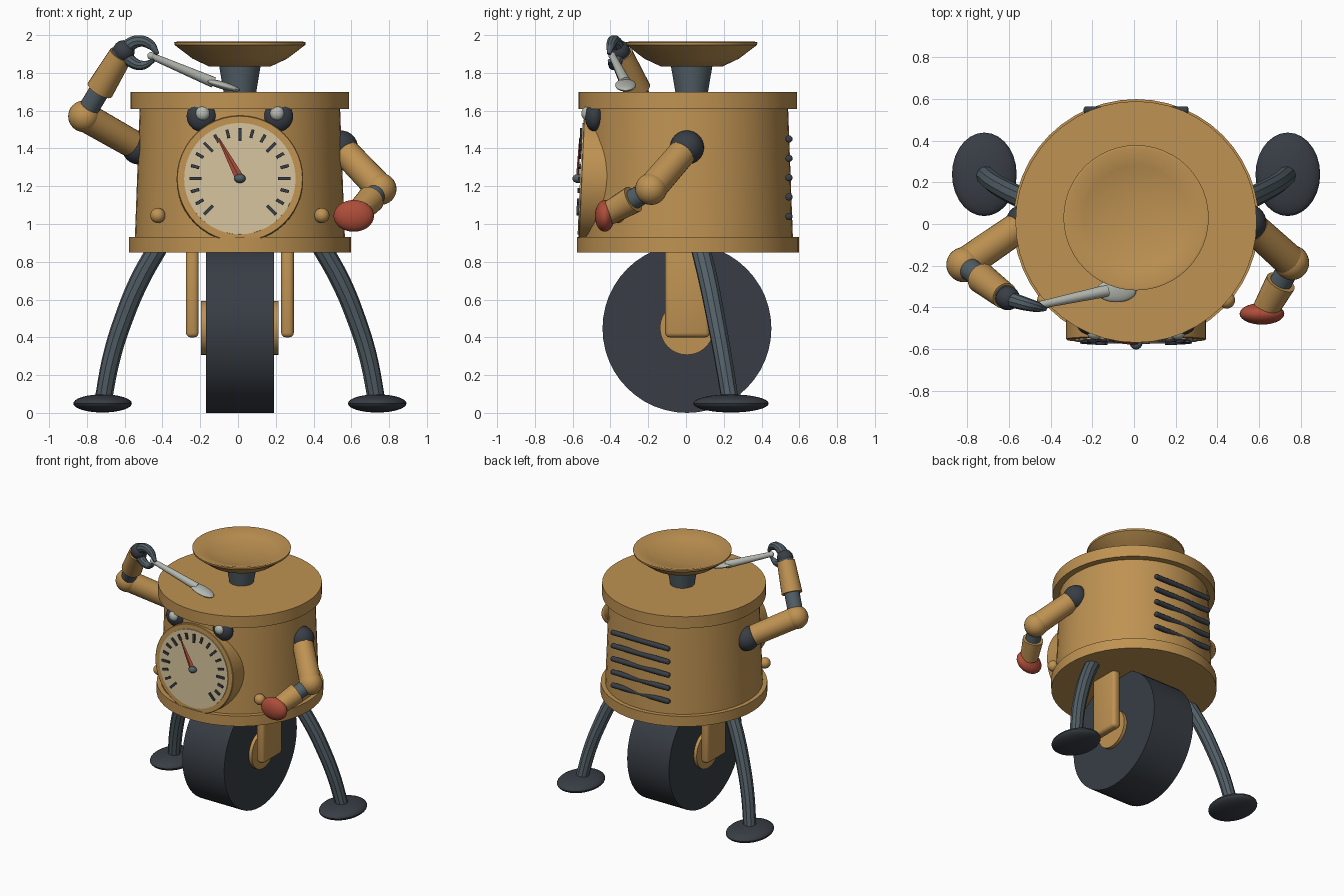
import bpy, bmesh, math
from mathutils import Vector, Matrix

cube = bpy.data.objects.get("Cube")
if cube:
    bpy.data.objects.remove(cube, do_unlink=True)


def material(name, rgb):
    m = bpy.data.materials.new(name)
    m.use_nodes = True
    m.diffuse_color = (*rgb, 1)
    m.node_tree.nodes["Principled BSDF"].inputs["Base Color"].default_value = (*rgb, 1)
    return m


BRASS = material("brass", (0.52, 0.29, 0.085))
DARK = material("dark rubber", (0.04, 0.048, 0.06))
STEEL = material("blue steel", (0.085, 0.115, 0.135))
RED = material("red", (0.42, 0.075, 0.042))
CREAM = material("cream", (0.66, 0.54, 0.33))
PALE = material("pale metal", (0.47, 0.49, 0.44))
CX, CY = 0.01, 0.01  # axis of the drum


def finish(name, bm, mat, matrix=Matrix()):
    bm.transform(matrix)
    bmesh.ops.recalc_face_normals(bm, faces=bm.faces)
    mesh = bpy.data.meshes.new(name)
    bm.to_mesh(mesh)
    bm.free()
    mesh.materials.append(mat)
    for p in mesh.polygons:
        p.use_smooth = True
    mesh.set_sharp_from_angle(angle=math.radians(35))
    ob = bpy.data.objects.new(name, mesh)
    bpy.context.collection.objects.link(ob)
    return ob


def lathe(name, profile, mat, matrix, steps=48):
    bm = bmesh.new()
    verts = [bm.verts.new((r, 0, z)) for r, z in profile]
    edges = [bm.edges.new(pair) for pair in zip(verts, verts[1:])]
    bmesh.ops.spin(bm, geom=verts + edges, axis=(0, 0, 1), cent=(0, 0, 0),
                   angle=math.tau, steps=steps, use_duplicate=False)
    bmesh.ops.remove_doubles(bm, verts=bm.verts, dist=1e-5)
    return finish(name, bm, mat, matrix)


def rod(name, p, q, r1, r2, mat, segments=24):
    p, q = Vector(p), Vector(q)
    d = q - p
    bm = bmesh.new()
    bmesh.ops.create_cone(bm, cap_ends=True, segments=segments,
                          radius1=r1, radius2=r2, depth=d.length)
    turn = d.to_track_quat('Z', 'Y').to_matrix().to_4x4()
    return finish(name, bm, mat, Matrix.Translation((p + q) / 2) @ turn)


def ball(name, loc, size, mat, turn=Matrix()):
    bm = bmesh.new()
    bmesh.ops.create_uvsphere(bm, u_segments=28, v_segments=16, radius=1)
    return finish(name, bm, mat, Matrix.Translation(loc) @ turn @ Matrix.Diagonal((*size, 1)))


def box(name, size, mat, matrix, bevel=0.0):
    bm = bmesh.new()
    bmesh.ops.create_cube(bm, size=1, matrix=Matrix.Diagonal((*size, 1)))
    if bevel:
        bmesh.ops.bevel(bm, geom=bm.edges[:], offset=bevel, segments=3, profile=0.5, affect='EDGES')
    return finish(name, bm, mat, matrix)


def tube(name, points, radii, mat):
    curve = bpy.data.curves.new(name, 'CURVE')
    curve.dimensions = '3D'
    curve.bevel_depth = 1
    curve.bevel_resolution = 3
    curve.resolution_u = 6
    curve.use_fill_caps = True
    s = curve.splines.new('BEZIER')
    s.bezier_points.add(len(points) - 1)
    for bp, co, r in zip(s.bezier_points, points, radii):
        bp.co, bp.radius = co, r
        bp.handle_left_type = bp.handle_right_type = 'AUTO'
    helper = bpy.data.objects.new(name + " path", curve)
    bpy.context.collection.objects.link(helper)
    bpy.context.view_layer.update()
    bm = bmesh.new()
    bm.from_mesh(helper.to_mesh())
    helper.to_mesh_clear()
    bpy.data.objects.remove(helper)
    return finish(name, bm, mat)


# Drum with its base rim and lid
axis = Matrix.Translation((CX, CY, 0))
lathe("base_rim", [(0, 0.85), (0.588, 0.85), (0.588, 0.93), (0, 0.93)], BRASS, axis)
lathe("drum", [(0, 0.9), (0.557, 0.9), (0.53, 1.63), (0, 1.63)], BRASS, axis)
lathe("lid", [(0, 1.61), (0.578, 1.61), (0.578, 1.7), (0, 1.7)], BRASS, axis)

# Weighing dish on its neck
dish_axis = Matrix.Translation((CX, 0.03, 0))
lathe("neck", [(0, 1.69), (0.085, 1.69), (0.112, 1.85), (0, 1.85)], STEEL, dish_axis)
lathe("dish", [(0, 1.835), (0.165, 1.835), (0.25, 1.875), (0.346, 1.948), (0.348, 1.962),
               (0.335, 1.965), (0.25, 1.938), (0.13, 1.918), (0, 1.912)], BRASS, dish_axis)

# Dial, tilted with the drum wall; local z points outward
dial = Matrix.Translation((CX, -0.555, 1.24)) @ Matrix.Rotation(math.radians(87.5), 4, 'X')
lathe("dial_housing", [(0, -0.14), (0.335, -0.14), (0.335, -0.004), (0.331, 0), (0, 0)], BRASS, dial)
lathe("dial_face", [(0, -0.003), (0.295, -0.003), (0.295, 0.006), (0, 0.006)], CREAM, dial)
for i in range(-9, 10):
    length = 0.065 if i % 3 == 0 else 0.045
    spin = Matrix.Rotation(math.radians(-15 * i), 4, 'Z')
    box("dial_tick", (0.016, length, 0.018), DARK,
        dial @ spin @ Matrix.Translation((0, 0.268 - length / 2, 0.008)))
bm = bmesh.new()
bmesh.ops.create_cone(bm, cap_ends=True, segments=4, radius1=0.024, radius2=0.005, depth=0.24)
finish("dial_needle", bm, RED, dial @ Matrix.Rotation(math.radians(28), 4, 'Z')
       @ Matrix.Translation((0, 0.12, 0.018)) @ Matrix.Diagonal((1, 1, 0.4, 1))
       @ Matrix.Rotation(-math.pi / 2, 4, 'X'))
ball("dial_pivot", dial @ Vector((0, 0, 0.016)), (0.03, 0.03, 0.024), STEEL)

# Parts mirrored about the drum axis
for side, s in (("left", 1), ("right", -1)):
    def at(x, y, z):
        return Vector((CX + s * x, y, z))

    ball(side + "_eye", at(0.202, -0.485, 1.57), (0.08, 0.05, 0.08), DARK)
    ball(side + "_pupil", (CX + s * 0.197, -0.522, 1.585), (0.038, 0.032, 0.038), PALE)
    ball(side + "_knob", at(0.434, -0.365, 1.045), (0.04, 0.04, 0.04), BRASS)
    box(side + "_fork", (0.067, 0.237, 0.48), BRASS,
        Matrix.Translation(at(0.252, 0.008, 0.64)), 0.024)
    tube(side + "_leg",
         [at(0.42, 0.07, 0.9), at(0.532, 0.118, 0.7), at(0.615, 0.158, 0.5),
          at(0.678, 0.195, 0.3), at(0.725, 0.235, 0.06)],
         [0.052, 0.052, 0.05, 0.048, 0.046], STEEL)
    ball(side + "_foot", at(0.727, 0.238, 0.05), (0.155, 0.2, 0.048), DARK)

# Single wheel and hub
rod("wheel", (-0.17, 0.005, 0.447), (0.19, 0.005, 0.447), 0.447, 0.447, DARK, 48)
rod("hub", (-0.195, 0.005, 0.45), (0.215, 0.005, 0.45), 0.143, 0.143, BRASS, 32)

# Straight vent bars across the back
for i in range(5):
    z = 1.04 + 0.1025 * i
    rod("vent_bar", (-0.23, 0.545, z), (0.25, 0.545, z), 0.019, 0.019, DARK, 12)
    for x in (-0.23, 0.25):
        ball("vent_bar_end", (x, 0.545, z), (0.012, 0.019, 0.019), DARK)


# Arms
def arm(side, shoulder, elbow, wrist):
    a, b, c = Vector(shoulder), Vector(elbow), Vector(wrist)
    ball(side + "_shoulder", a, (0.09, 0.09, 0.09), DARK)
    rod(side + "_upper_arm", a.lerp(b, 0.15), b, 0.075, 0.078, BRASS)
    ball(side + "_elbow", b, (0.084, 0.084, 0.084), BRASS)
    rod(side + "_forearm", b, b.lerp(c, 0.95), 0.054, 0.054, STEEL)
    rod(side + "_cuff", b.lerp(c, 0.4), b.lerp(c, 0.93), 0.074, 0.064, BRASS)


arm("left", (0.545, 0.005, 1.405), (0.755, -0.185, 1.185), (0.625, -0.42, 1.05))
arm("right", (-0.525, 0.005, 1.405), (-0.815, -0.195, 1.57), (-0.605, -0.355, 1.92))
ball("left_mitt", (0.613, -0.43, 1.043), (0.107, 0.052, 0.084), RED)

# Gripping claw and spoon
ball("right_wrist", (-0.605, -0.355, 1.915), (0.058, 0.058, 0.058), DARK)
tube("claw_upper", [(-0.61, -0.355, 1.92), (-0.53, -0.38, 1.968), (-0.465, -0.397, 1.95),
                    (-0.425, -0.408, 1.9)], [0.04, 0.033, 0.026, 0.01], STEEL)
tube("claw_lower", [(-0.61, -0.355, 1.91), (-0.565, -0.37, 1.86), (-0.51, -0.385, 1.84),
                    (-0.445, -0.405, 1.865)], [0.04, 0.032, 0.026, 0.01], STEEL)
rod("spoon_handle", (-0.46, -0.39, 1.89), (-0.13, -0.32, 1.75), 0.018, 0.029, PALE, 16)
ball("spoon_end", (-0.46, -0.39, 1.89), (0.02, 0.02, 0.02), PALE)
ball("spoon_bowl", (-0.085, -0.32, 1.735), (0.1, 0.055, 0.02), PALE,
     Matrix.Rotation(math.radians(16), 4, 'Y'))
